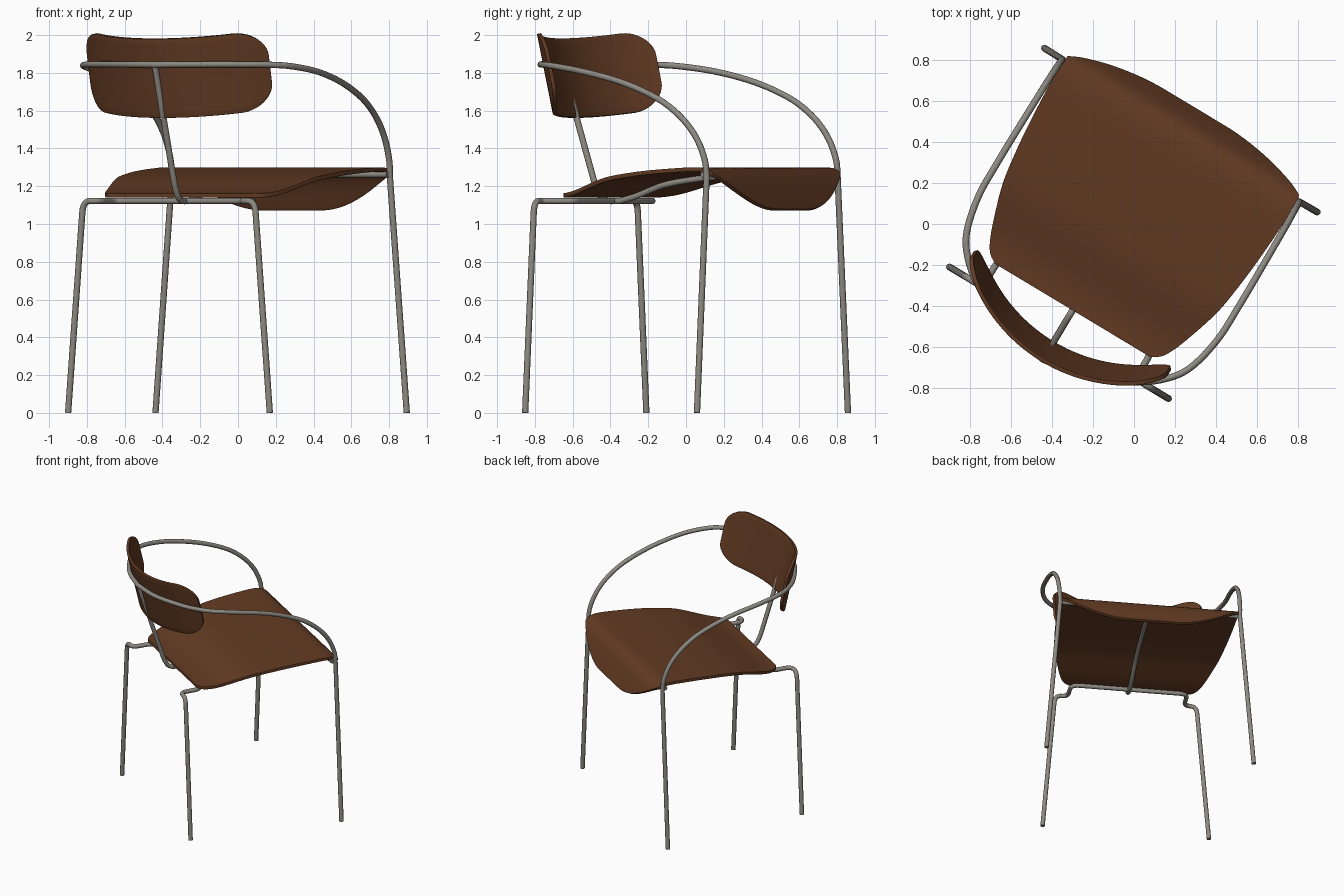
import bpy, math
from mathutils import Vector

if "Cube" in bpy.data.objects:
    bpy.data.objects.remove(bpy.data.objects["Cube"])

ANG = math.radians(-31)
C, S = math.cos(ANG), math.sin(ANG)


def world(u, v, z):
    """Chair space (u across, v forward) to the turned model frame."""
    return Vector((C * (u - 0.04) - S * v, S * (u - 0.04) + C * v, z))


def material(name, col):
    m = bpy.data.materials.new(name)
    m.diffuse_color = (*col, 1)
    m.use_nodes = True
    m.node_tree.nodes["Principled BSDF"].inputs["Base Color"].default_value = m.diffuse_color
    return m


WOOD = material("brown wood", (0.125, 0.044, 0.017))
STEEL = material("grey steel", (0.27, 0.255, 0.225))
R = 0.0165


def spline(pts, n=8):
    """Smooth curve through points."""
    p = [Vector(q) for q in pts]
    p = [2 * p[0] - p[1]] + p + [2 * p[-1] - p[-2]]
    out = []
    for i in range(1, len(p) - 2):
        a, b, c, d = p[i - 1:i + 3]
        for k in range(n):
            t = k / n
            out.append(0.5 * (2 * b + (c - a) * t + (2 * a - 5 * b + 4 * c - d) * t * t
                              + (3 * b - a - 3 * c + d) * t ** 3))
    return out + [p[-2]]


def fillet(pts, r, n=6):
    """Polyline with rounded corners."""
    p = [Vector(q) for q in pts]
    out = [p[0]]
    for a, b, c in zip(p, p[1:], p[2:]):
        s = b + (a - b).normalized() * min(r, (a - b).length * 0.48)
        e = b + (c - b).normalized() * min(r, (c - b).length * 0.48)
        for k in range(n + 1):
            t = k / n
            out.append(s * (1 - t) ** 2 + b * 2 * t * (1 - t) + e * t * t)
    return out + [p[-1]]


def smooth(ob):
    bpy.ops.object.select_all(action='DESELECT')
    ob.select_set(True)
    bpy.context.view_layer.objects.active = ob
    bpy.ops.object.shade_smooth_by_angle(angle=math.radians(40))


def tube(name, pts):
    cu = bpy.data.curves.new(name, 'CURVE')
    cu.dimensions = '3D'
    cu.bevel_depth = R
    cu.bevel_resolution = 4
    cu.use_fill_caps = True
    sp = cu.splines.new('POLY')
    sp.points.add(len(pts) - 1)
    for q, p in zip(sp.points, pts):
        q.co = (*world(*p), 1)
    cu.materials.append(STEEL)
    ob = bpy.data.objects.new(name, cu)
    bpy.context.collection.objects.link(ob)
    bpy.ops.object.select_all(action='DESELECT')
    ob.select_set(True)
    bpy.context.view_layer.objects.active = ob
    bpy.ops.object.convert(target='MESH')
    smooth(bpy.context.view_layer.objects.active)


def sheet(name, rows, thick, offset):
    """Plywood sheet from a grid of points."""
    n = len(rows[0])
    verts = [world(*p) for r in rows for p in r]
    faces = [(i * n + j, i * n + j + 1, (i + 1) * n + j + 1, (i + 1) * n + j)
             for i in range(len(rows) - 1) for j in range(n - 1)]
    me = bpy.data.meshes.new(name)
    me.from_pydata(verts, [], faces)
    me.materials.append(WOOD)
    ob = bpy.data.objects.new(name, me)
    bpy.context.collection.objects.link(ob)
    smooth(ob)
    so = ob.modifiers.new("thickness", 'SOLIDIFY')
    so.thickness = thick
    so.offset = offset
    bv = ob.modifiers.new("soft edge", 'BEVEL')
    bv.width = 0.005
    bv.segments = 2
    bv.limit_method = 'ANGLE'
    bv.angle_limit = math.radians(50)


def mirrored(half):
    return half + [(-u, v, z) for u, v, z in reversed(half[:-1])]


# front legs, arms and back hoop: one continuous tube
arm = spline([(0.673, 0.508, 1.25), (0.675, 0.497, 1.34), (0.677, 0.45, 1.45), (0.68, 0.37, 1.55),
              (0.682, 0.25, 1.642), (0.684, 0.10, 1.712), (0.685, -0.07, 1.767),
              (0.68, -0.27, 1.81), (0.64, -0.45, 1.835), (0.57, -0.558, 1.843),
              (0.45, -0.652, 1.845), (0.23, -0.757, 1.845), (0, -0.794, 1.843)])
half = [(0.776, 0.51, 0)] + [tuple(p) for p in arm]
tube("front_legs_and_arms", mirrored(half))

# back legs joined by the rear seat bar
half = fillet([(0.623, -0.643, 0), (0.53, -0.643, 1.122), (0.435, -0.643, 1.122),
               (0.435, -0.47, 1.122), (0, -0.47, 1.122)], 0.06)
tube("back_legs", mirrored([tuple(p) for p in half]))

# front seat bar
tube("front_seat_bar", [(-0.673, 0.485, 1.262), (0.673, 0.485, 1.262)])

# central spine: backrest post bending under the seat
post = fillet([(0, -0.787, 1.835), (0, -0.58, 1.19), (0, -0.535, 1.12), (0, -0.43, 1.122)], 0.05)
under = spline([(0, -0.43, 1.122), (0, -0.33, 1.148), (0, -0.17, 1.203), (0, 0, 1.232),
                (0, 0.2, 1.252), (0, 0.485, 1.262)])
tube("seat_spine", post + under[1:])

# seat: profile of (forward, height, half width), front lip rounded at its corners
prof = spline([(-0.515, 1.163, 0.44), (-0.495, 1.163, 0.475), (-0.46, 1.165, 0.505),
               (-0.37, 1.183, 0.545), (-0.17, 1.243, 0.608), (0, 1.27, 0.635), (0.15, 1.285, 0.65),
               (0.32, 1.296, 0.661), (0.44, 1.3, 0.665), (0.51, 1.288, 0.662), (0.555, 1.25, 0.655),
               (0.595, 1.18, 0.645), (0.622, 1.12, 0.64), (0.64, 1.08, 0.638)])
lens = [0]
for a, b in zip(prof, prof[1:]):
    lens.append(lens[-1] + math.hypot(b.x - a.x, b.y - a.y))


def at(d):
    i = 0
    while i < len(lens) - 2 and lens[i + 1] < d:
        i += 1
    return prof[i].lerp(prof[i + 1], (d - lens[i]) / (lens[i + 1] - lens[i]))


ROWS, COLS = 60, 40
rows = []
for i in range(ROWS + 1):
    row = []
    for j in range(COLS + 1):
        t = math.sin((j / COLS - 0.5) * math.pi)
        k = max(0, (abs(t) - 0.28) / 0.72)
        p = at(lens[-1] - 0.22 * k ** 1.9 * (i / ROWS) - lens[-1] * (1 - i / ROWS))
        row.append((t * p.z, p.x, p.y))
    rows.append(row)
sheet("seat", rows, 0.022, -1)

# backrest: rounded rectangle bent on a tilted cylinder
A, H, CR, BEND = 0.555, 0.214, 0.14, 0.79
tilt = math.atan(0.23)
ct, st = math.cos(tilt), math.sin(tilt)
rows = []
for i in range(13):
    row = []
    for j in range(49):
        a = A * math.sin((j / 48 - 0.5) * math.pi)
        x = max(0, abs(a) - (A - CR))
        b = (H - CR + math.sqrt(max(0, CR * CR - x * x))) * (i / 6 - 1)
        r = BEND - math.sqrt(BEND * BEND - a * a)
        row.append((a, -0.75 - b * st + r * ct, 1.772 + b * ct + r * st))
    rows.append(row)
sheet("backrest", rows, 0.02, 0)
